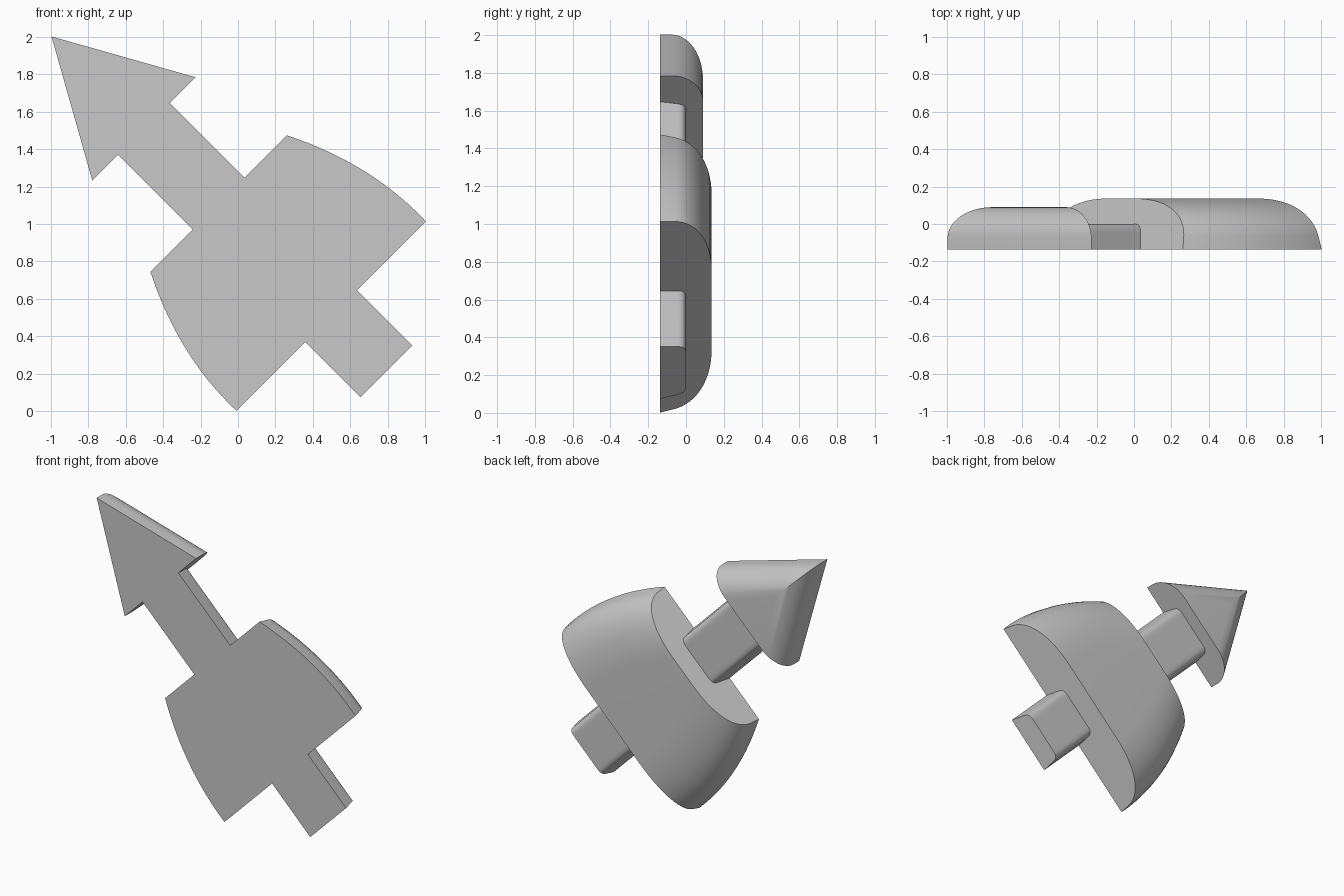
import bpy
import bmesh
from math import sin, cos, pi, sqrt, atan2
from mathutils import Vector

if "Cube" in bpy.data.objects:
    bpy.data.objects.remove(bpy.data.objects["Cube"])

grey = bpy.data.materials.new("plain grey")
grey.use_nodes = True
colour = (0.58, 0.58, 0.58, 1)
grey.diffuse_color = colour
grey.node_tree.nodes["Principled BSDF"].inputs["Base Color"].default_value = colour

FRONT = -0.137   # flat front plane
MID = 0.711      # centre line across the diagonal axis
DRAFT = 0.176    # slope of the end faces away from the front plane


def place(u, v, y):
    """u runs along the diagonal axis, v across it, y is depth."""
    v += MID
    return Vector(((v - u) / sqrt(2), y, (u + v) / sqrt(2)))


def bezier(a, b, c, d, steps=14):
    pts = []
    for i in range(steps + 1):
        t = i / steps
        s = 1 - t
        pts.append(tuple(s**3 * p + 3 * s * s * t * q + 3 * s * t * t * r + t**3 * w
                         for p, q, r, w in zip(a, b, c, d)))
    return pts


def loft(name, rings):
    """Skin closed rings of (u, v, y) points and cap both ends."""
    bm = bmesh.new()
    rows = [[bm.verts.new(place(*p)) for p in ring] for ring in rings]
    n = len(rows[0])
    for a, b in zip(rows, rows[1:]):
        for i in range(n):
            j = (i + 1) % n
            bm.faces.new((a[i], a[j], b[j], b[i]))
    bm.faces.new(rows[0])
    bm.faces.new(rows[-1])
    bmesh.ops.recalc_face_normals(bm, faces=bm.faces)
    mesh = bpy.data.meshes.new(name)
    bm.to_mesh(mesh)
    bm.free()
    mesh.materials.append(grey)
    obj = bpy.data.objects.new(name, mesh)
    bpy.context.collection.objects.link(obj)
    bpy.ops.object.select_all(action='DESELECT')
    obj.select_set(True)
    bpy.context.view_layer.objects.active = obj
    bpy.ops.object.shade_smooth_by_angle(angle=0.45)


def sweep(name, start, end, lean_start, lean_end, edge, half, steps):
    """Sweep a mirrored edge profile along u, with leaning end faces."""
    rings = []
    for i in range(steps + 1):
        t = i / steps
        right, left = [], []
        for d, y in edge:
            rise = DRAFT * (y - FRONT)
            a, b = start + lean_start * rise, end + lean_end * rise
            u = a + (b - a) * t
            right.append((u, half(u) - d, y))
            left.append((u, d - half(u), y))
        rings.append(right + left[::-1])
    loft(name, rings)


BOTTOM, TOP = 0.007, 0.857


def body_half(u):
    t = (u - BOTTOM) / (TOP - BOTTOM)
    return 0.716 - 0.2 * t + 0.228 * t * (1 - t)


# Flared body: curved sides with large rounded shoulders
BACK = 0.136
shoulder = [(0, FRONT)] + bezier((0.014, -0.06), (0.04, 0.06), (0.2, BACK), (0.43, BACK))
sweep("body", BOTTOM, TOP, 1, -1, shoulder, body_half, 24)

# Shaft and tail: narrow bars with small rounded edges
bar_edge = [(0, FRONT)] + bezier((0.016, -0.045), (0.024, 0), (0.05, 0), (0.085, 0))
REAR = 1.423
sweep("shaft", TOP, REAR, -1, 0, bar_edge, lambda u: 0.196, 1)
sweep("tail", -0.411, BOTTOM, 1, 1, bar_edge, lambda u: 0.196, 1)

# Arrow head: stacked triangles with the two slanted edges rounded
TIP, WIDE, ROUND, TOP_Y = 2.121, 0.39, 0.165, 0.09
slope = atan2(WIDE, TIP - REAR)
layers = [(0, FRONT)] + [(ROUND * (1 - cos(k * pi / 24)), TOP_Y - ROUND + ROUND * sin(k * pi / 24))
                         for k in range(13)]
rings = []
for d, y in layers:
    half = WIDE - d / cos(slope)
    rings.append([(TIP - d / sin(slope), 0, y), (REAR, half, y), (REAR, -half, y)])
loft("arrow_head", rings)
